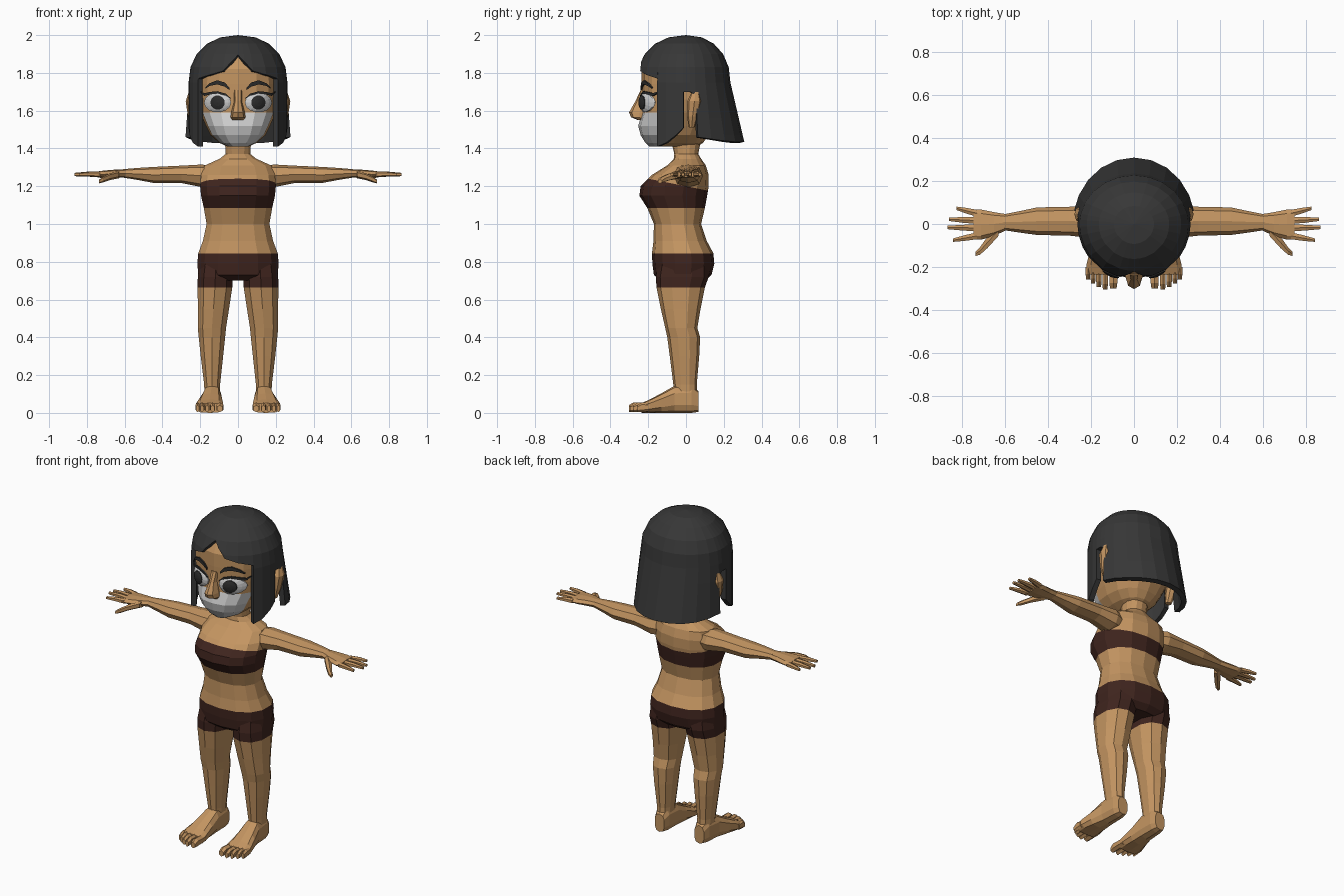
import bpy, bmesh, math

if "Cube" in bpy.data.objects:
    bpy.data.objects.remove(bpy.data.objects["Cube"])

def mat(name, r, g, b):
    m = bpy.data.materials.new(name)
    m.diffuse_color = (r, g, b, 1)
    m.use_nodes = True
    m.node_tree.nodes["Principled BSDF"].inputs["Base Color"].default_value = m.diffuse_color
    return m

SKIN = mat("skin_tan", 0.55, 0.30, 0.12)
BROWN = mat("cloth_brown", 0.05, 0.018, 0.013)
HAIR = mat("hair_charcoal", 0.038, 0.038, 0.038)
PALE = mat("pale_grey", 0.62, 0.62, 0.62)
DARK = mat("pupil_dark", 0.025, 0.025, 0.025)

def finish(name, bm, mats, rule=None, mirror=False):
    bmesh.ops.remove_doubles(bm, verts=bm.verts, dist=1e-4)
    bmesh.ops.recalc_face_normals(bm, faces=bm.faces)
    if rule:
        for f in bm.faces:
            f.material_index = rule(f.calc_center_median())
    me = bpy.data.meshes.new(name)
    bm.to_mesh(me)
    bm.free()
    for m in mats:
        me.materials.append(m)
    ob = bpy.data.objects.new(name, me)
    bpy.context.collection.objects.link(ob)
    if mirror:
        ob.modifiers.new("mirror", 'MIRROR')
    return ob

def loft(name, axis, rings, n=10, e=2.3, mats=(SKIN,), rule=None, mirror=False, cuts=()):
    """Rings are (position on axis, centre1, centre2, radius1, radius2)."""
    bm = bmesh.new()
    rows = []
    for t, c1, c2, r1, r2 in rings:
        row = []
        for i in range(n):
            a = 2 * math.pi * i / n - math.pi / 2
            c, s = math.cos(a), math.sin(a)
            p = c1 + r1 * math.copysign(abs(c) ** (2 / e), c)
            q = c2 + r2 * math.copysign(abs(s) ** (2 / e), s)
            row.append(bm.verts.new({'z': (p, q, t), 'x': (t, p, q), 'y': (p, t, q)}[axis]))
        rows.append(row)
    for A, B in zip(rows, rows[1:]):
        for i in range(n):
            j = (i + 1) % n
            bm.faces.new((A[i], A[j], B[j], B[i]))
    bm.faces.new(rows[0])
    bm.faces.new(rows[-1])
    for co, no in cuts:
        bmesh.ops.bisect_plane(bm, geom=bm.verts[:] + bm.edges[:] + bm.faces[:],
                               plane_co=co, plane_no=no)
    return finish(name, bm, mats, rule, mirror)

def span(z, hx, yf, yb):
    return (z, 0, (yf + yb) / 2, hx, (yb - yf) / 2)

# torso with neck; cloth bands cut in by height
def cloth(c):
    return int(c.z < 0.845 or (c.z > 1.085 and c.z < 1.2 - 0.2 * c.y))

loft("torso", 'z', [span(*r) for r in [
    (0.70, .19, -.13, .10), (0.73, .215, -.17, .135), (0.79, .22, -.178, .15),
    (0.845, .215, -.18, .145), (0.91, .19, -.172, .11), (1.0, .17, -.17, .08),
    (1.085, .185, -.205, .10), (1.15, .20, -.247, .112), (1.20, .205, -.24, .12),
    (1.26, .20, -.18, .12), (1.31, .18, -.10, .105), (1.345, .10, -.065, .08),
    (1.37, .068, -.062, .065), (1.45, .07, -.08, .08)]], n=14, mats=(SKIN, BROWN), rule=cloth,
    cuts=[((0, 0, 1.2), (0, .2, 1))])

# legs, feet and toes
loft("leg", 'z', [(.80, .115, -.015, .09, .13), (.72, .12, -.02, .097, .14),
    (.665, .122, -.028, .096, .128), (.55, .13, -.028, .086, .105), (.45, .138, -.025, .078, .085),
    (.40, .138, -.012, .073, .087), (.30, .138, -.008, .062, .078), (.15, .137, -.005, .044, .062),
    (.08, .137, 0, .042, .06)],
    mats=(SKIN, BROWN), rule=lambda c: int(c.z > .665), mirror=True)
loft("foot", 'y', [(.065, .135, .06, .033, .055), (.03, .136, .075, .045, .075),
    (-.06, .138, .072, .05, .072), (-.13, .145, .052, .063, .052), (-.19, .15, .036, .074, .036),
    (-.235, .15, .026, .075, .026)], e=2.8, mirror=True)
for i, (x, tip, r) in enumerate([(.096, -.30, .021), (.134, -.303, .015), (.163, -.293, .014),
                                 (.19, -.277, .013), (.214, -.258, .012)]):
    loft(f"toe_{i + 1}", 'y', [(-.20, x, .03, r, .022), (tip + .025, x, .03, r, .026),
         (tip, x, .022, r * .8, .018)], n=6, mirror=True)

# arms, hands, fingers
loft("arm", 'x', [(.10, .01, 1.25, .05, .05), (.19, .012, 1.255, .078, .06),
    (.30, .013, 1.263, .067, .046), (.45, .013, 1.26, .064, .042), (.53, .01, 1.265, .05, .032),
    (.61, .008, 1.268, .036, .022)], n=8, mirror=True)
loft("palm", 'x', [(.595, .008, 1.268, .038, .022), (.65, .0, 1.266, .055, .022),
    (.71, -.003, 1.263, .07, .02), (.745, -.003, 1.262, .07, .016)], n=8, mirror=True)
loft("thumb", 'x', [(.63, -.03, 1.262, .03, .02), (.68, -.085, 1.25, .03, .018),
    (.715, -.125, 1.235, .02, .015), (.735, -.138, 1.225, .012, .01)], n=6, mirror=True)
for nm, y0, y1, tip in [("little", .05, .073, .825), ("ring", .016, .022, .86),
                        ("middle", -.018, -.016, .865), ("index", -.055, -.075, .84)]:
    loft(nm + "_finger", 'x', [(.73, y0, 1.262, .018, .015),
         ((.73 + tip) / 2, (y0 + y1) / 2, 1.264, .015, .013), (tip, y1, 1.262, .009, .009)],
         n=6, mirror=True)

# head, pale lower face
loft("head", 'z', [span(*r) for r in [
    (1.41, .055, -.195, .06), (1.43, .10, -.215, .09), (1.47, .145, -.24, .12), (1.52, .17, -.253, .15),
    (1.59, .20, -.232, .17), (1.66, .214, -.232, .19), (1.74, .218, -.235, .20),
    (1.82, .215, -.235, .20), (1.90, .17, -.195, .16), (1.94, .12, -.14, .11)]],
    n=16, e=2.4, mats=(SKIN, PALE), rule=lambda c: int(c.z < 1.59 and c.y < -.12))

loft("nose", 'z', [(1.55, 0, -.235, .03, .02), (1.565, 0, -.245, .04, .045), (1.59, 0, -.245, .036, .057),
    (1.65, 0, -.235, .02, .033), (1.71, 0, -.225, .022, .015)], n=8, mats=(SKIN,))
loft("ear", 'z', [(1.51, .225, .03, .02, .015), (1.57, .235, .035, .03, .03),
    (1.65, .245, .045, .032, .038), (1.70, .24, .05, .02, .02)], n=8, mirror=True)

# eyes, lashes and brows follow the curve of the face
EX, EZ, ERX, ERZ = .108, 1.643, .072, .052

def face_y(x):
    return -.03 - .203 * max(0, 1 - (abs(x) / .217) ** 2.4) ** (1 / 2.4)

def eye_y(x, z):
    r = ((x - EX) / ERX) ** 2 + ((z - EZ) / ERZ) ** 2
    return face_y(x) - .006 - .02 * max(0, 1 - r)

def eye_patch(name, rx, rz, lift, m):
    bm = bmesh.new()
    n, rows = 14, []
    for k in (0, .5, .8, 1):
        rows.append([(EX + rx * k * math.cos(2 * math.pi * i / n),
                      EZ + rz * k * math.sin(2 * math.pi * i / n)) for i in range(n)])
    rows = [[bm.verts.new((x, eye_y(x, z) - lift, z)) for x, z in r] for r in rows]
    # wrap the rim back into the head
    rows.append([bm.verts.new((v.co.x, v.co.y + lift + .008, v.co.z)) for v in rows[-1]])
    for A, B in zip(rows, rows[1:]):
        for i in range(n):
            j = (i + 1) % n
            bm.faces.new((A[i], A[j], B[j], B[i]))
    finish(name, bm, (m,), mirror=True)

eye_patch("eye_white", ERX, ERZ, 0, PALE)
eye_patch("pupil", .038, .038, .004, DARK)

def ribbon(name, pts, lift):
    """Thin dark strip; points are (x, z, half height)."""
    bm = bmesh.new()
    rows = [[bm.verts.new((x, face_y(x) - d, z + s * h))
             for s, d in ((-1, lift), (1, lift), (1, lift - .009), (-1, lift - .009))] for x, z, h in pts]
    for A, B in zip(rows, rows[1:]):
        for i in range(4):
            j = (i + 1) % 4
            bm.faces.new((A[i], A[j], B[j], B[i]))
    bm.faces.new(rows[0])
    bm.faces.new(rows[-1])
    finish(name, bm, (DARK,), mirror=True)

ribbon("eyebrow", [(.045, 1.715, .006), (.07, 1.738, .011), (.11, 1.75, .011),
                   (.15, 1.738, .007), (.172, 1.72, .003)], .01)
ribbon("eyelash", [(.04, 1.665, .003), (.065, 1.685, .005), (.11, 1.697, .006),
                   (.15, 1.692, .007), (.178, 1.685, .007), (.198, 1.70, .003)], .013)

# bob hair: dome columns, each ending at its own height
ROWS = (2.0, 1.988, 1.955, 1.90, 1.83, 1.75, 1.66, 1.56, 1.47, 1.40)

def hair_point(deg, z):
    a = math.radians(deg)
    up = max(0, (z - 1.75) / .25)
    k = max(0, 1 - up ** 2.2) ** (1 / 2.2)
    d = max(0, (1.75 - z) / .30)
    back = d if deg > 95 else 0
    ry = .26 if deg <= 90 else .235 + .07 * d
    return ((.262 + .023 * back) * k * math.sin(a), -ry * k * math.cos(a), z)

STRIPS = [
    [(0, 1.895), (8, 1.86), (18, 1.81), (35, 1.79), (54, 1.77)],
    [(54, 1.41), (66, 1.43), (78, 1.47), (87, 1.51)],
    [(87, 1.70), (95, 1.70), (102, 1.68)],
    [(102, 1.46), (116, 1.45), (132, 1.44), (148, 1.435), (164, 1.435), (180, 1.435)]]
bm = bmesh.new()
for strip in STRIPS:
    cols = [[bm.verts.new(hair_point(a, max(z, b))) for z in ROWS] for a, b in strip]
    for A, B in zip(cols, cols[1:]):
        for i in range(len(ROWS) - 1):
            bm.faces.new((A[i], A[i + 1], B[i + 1], B[i]))
hair = finish("bob_hair", bm, (HAIR,), mirror=True)
sol = hair.modifiers.new("thickness", 'SOLIDIFY')
sol.thickness = .03
sol.offset = -1
